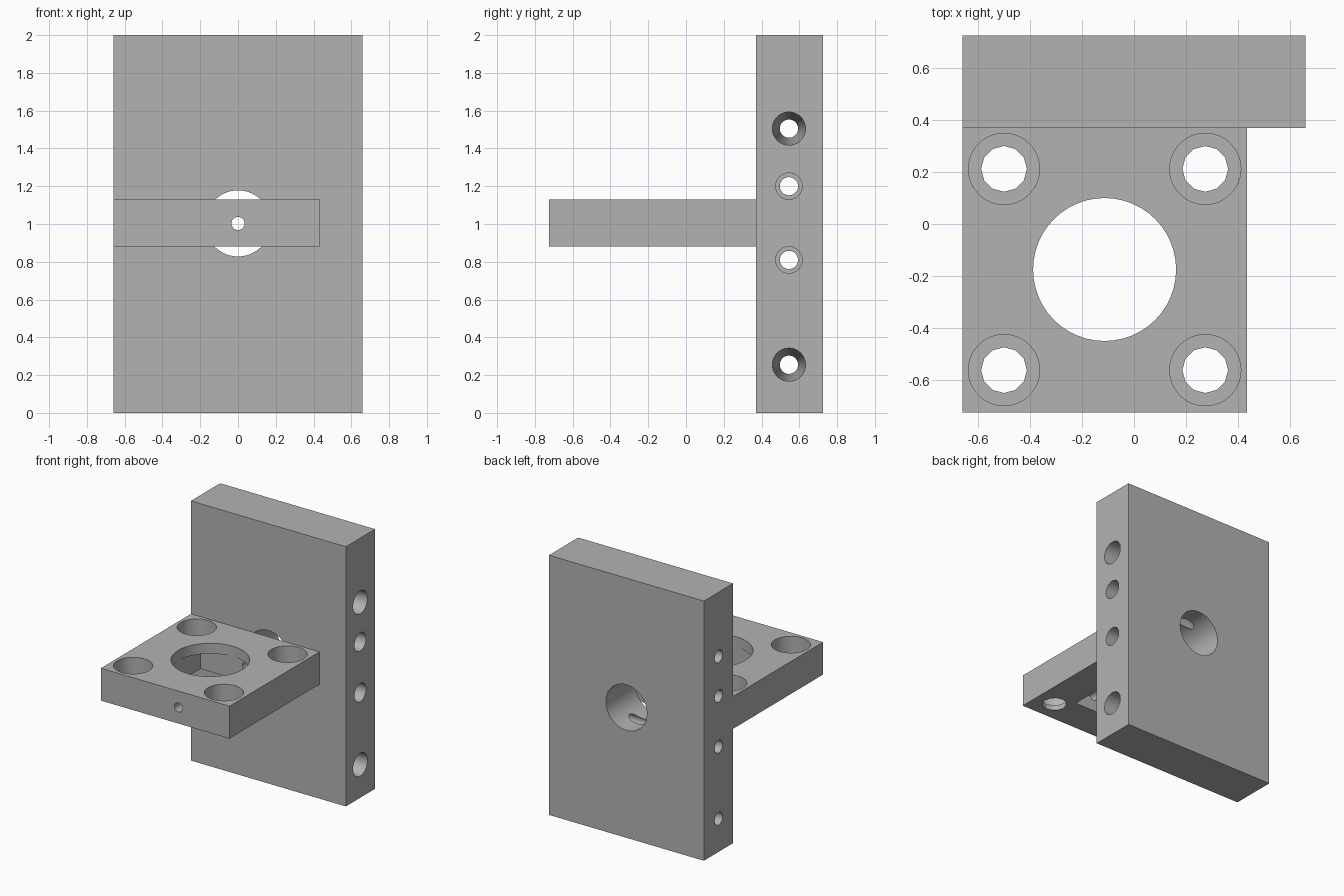
import bpy
from math import pi

cube = bpy.data.objects.get("Cube")
if cube:
    bpy.data.objects.remove(cube, do_unlink=True)

grey = bpy.data.materials.new("plain_grey")
grey.use_nodes = True
GREY = (0.45, 0.45, 0.45, 1)
grey.diffuse_color = GREY
grey.node_tree.nodes["Principled BSDF"].inputs["Base Color"].default_value = GREY

TURN = {"x": (0, pi / 2, 0), "y": (-pi / 2, 0, 0), "z": (0, 0, 0)}


def box(name, low, high):
    """Box between two opposite corners."""
    bpy.ops.mesh.primitive_cube_add(size=1, location=[(a + b) / 2 for a, b in zip(low, high)])
    ob = bpy.context.object
    ob.name = name
    ob.scale = [b - a for a, b in zip(low, high)]
    bpy.ops.object.transform_apply(location=False, rotation=False, scale=True)
    ob.data.materials.append(grey)
    return ob


def bore(axis, centre, start, end, r_start, r_end=None, sides=48):
    """Round or tapered cutter running from start to end along an axis."""
    loc = list(centre)
    loc["xyz".index(axis)] = (start + end) / 2
    bpy.ops.mesh.primitive_cone_add(vertices=sides, radius1=r_start, radius2=r_end or r_start,
                                    depth=end - start, location=loc, rotation=TURN[axis])
    ob = bpy.context.object
    ob.name = "cutter"
    ob.data.materials.append(grey)
    return ob


def cut(target, cutters):
    for c in cutters:
        c.hide_render = True
        mod = target.modifiers.new("hole", "BOOLEAN")
        mod.operation = "DIFFERENCE"
        mod.solver = "EXACT"
        mod.object = c
        bpy.context.view_layer.objects.active = target
        bpy.ops.object.modifier_apply(modifier=mod.name)
        bpy.data.objects.remove(c, do_unlink=True)
    bpy.ops.object.select_all(action="DESELECT")
    target.select_set(True)
    bpy.ops.object.shade_smooth_by_angle(angle=pi / 7)


# Upright plate with a central bore
plate = box("upright_plate", (-0.66, 0.37, 0), (0.66, 0.725, 2))
mid_y = 0.545
cutters = [bore("y", (0, 0, 1.003), 0.3, 0.8, 0.175)]

# Tapered outer screw holes running the width of the plate
for z in (0.255, 1.505):
    cutters.append(bore("x", (0, mid_y, z), -0.67, 0.67, 0.048, 0.088))

# Counterbored inner screw holes
for z in (0.81, 1.2):
    cutters.append(bore("x", (0, mid_y, z), -0.7, 0.7, 0.048))
    cutters.append(bore("x", (0, mid_y, z), 0.33, 0.7, 0.07))
cut(plate, cutters)

# Shelf with a round opening over a square pocket
shelf = box("shelf", (-0.66, -0.725, 0.88), (0.435, 0.37, 1.13))
cx, cy, half = -0.113, -0.175, 0.278
pocket = box("cutter", (cx - half, cy - half, 0.8), (cx + half, cy + half, 1.05))
cutters = [pocket, bore("z", (cx, cy, 0), 1.0, 1.2, 0.275)]

# Four counterbored corner holes
for sx in (-1, 1):
    for sy in (-1, 1):
        spot = (cx + sx * 0.387, cy + sy * 0.387, 0)
        cutters.append(bore("z", spot, 0.92, 1.2, 0.137))
        cutters.append(bore("z", spot, 0.8, 1.0, 0.088, sides=12))

# Small cross hole from front to back
cutters.append(bore("y", (0, 0, 1.003), -0.8, 0.45, 0.035, sides=24))
cut(shelf, cutters)
